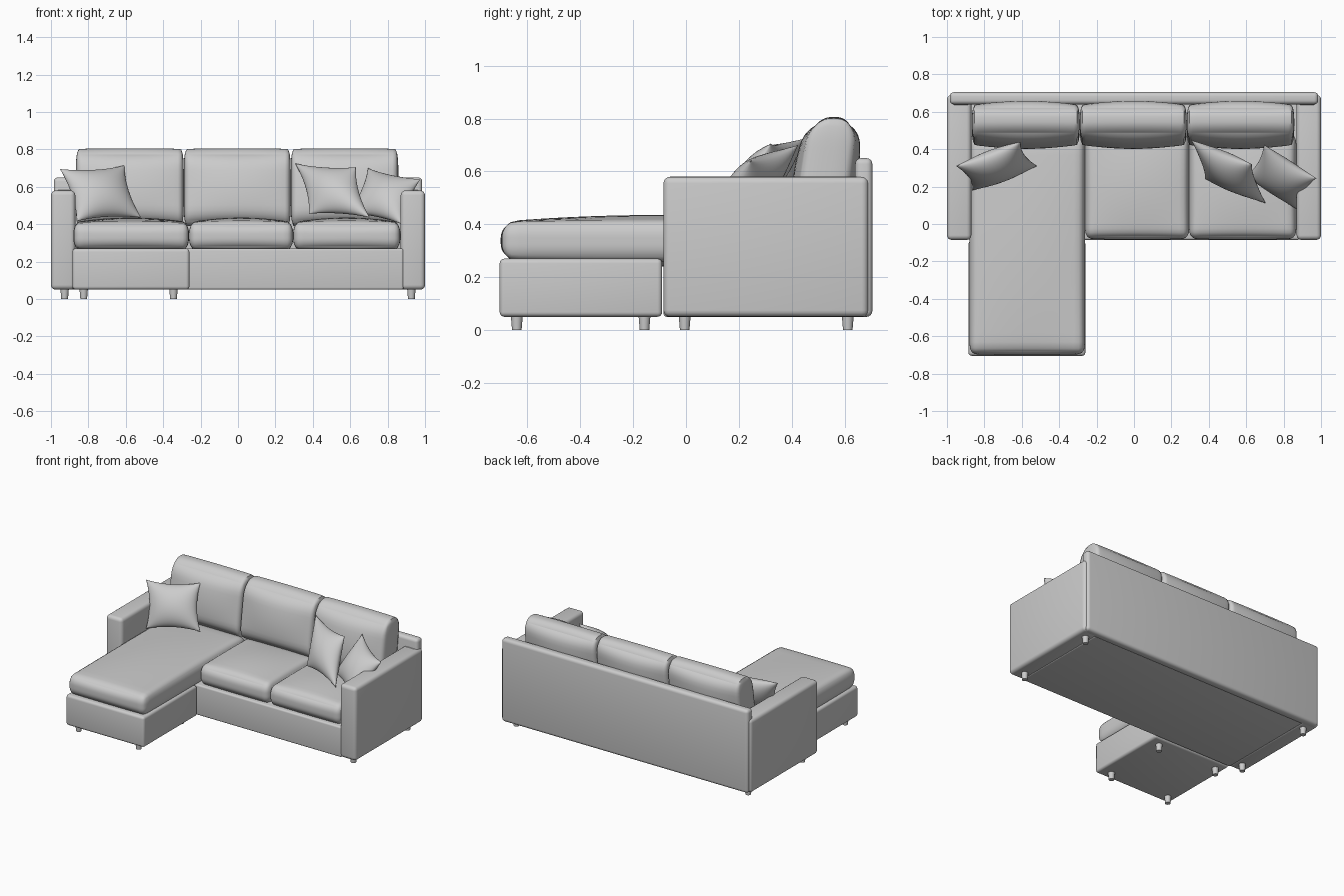
import bpy, bmesh, math
from mathutils import Vector

if "Cube" in bpy.data.objects:
    bpy.data.objects.remove(bpy.data.objects["Cube"])


def finish(name, bm, angle=40):
    bmesh.ops.recalc_face_normals(bm, faces=bm.faces[:])
    me = bpy.data.meshes.new(name)
    bm.to_mesh(me)
    bm.free()
    ob = bpy.data.objects.new(name, me)
    bpy.context.collection.objects.link(ob)
    bpy.ops.object.select_all(action='DESELECT')
    ob.select_set(True)
    bpy.context.view_layer.objects.active = ob
    bpy.ops.object.shade_smooth_by_angle(angle=math.radians(angle))
    return ob


def box(name, lo, hi, bevel):
    """Upholstered frame panel: box with softly rounded edges."""
    lo, hi = Vector(lo), Vector(hi)
    bm = bmesh.new()
    bmesh.ops.create_cube(bm, size=1)
    for v in bm.verts:
        v.co = (lo + hi) / 2 + v.co * (hi - lo)
    bmesh.ops.bevel(bm, geom=bm.edges[:], offset=bevel, segments=4,
                    profile=0.5, affect='EDGES')
    return finish(name, bm)


def cushion(name, lo, hi, radii, crown, lean=0.0):
    """Stuffed block: per-axis edge radii, crowned faces, optional lean in y."""
    lo, hi = Vector(lo), Vector(hi)
    mid, half = (lo + hi) / 2, (hi - lo) / 2
    bm = bmesh.new()
    bmesh.ops.create_cube(bm, size=2)
    bmesh.ops.subdivide_edges(bm, edges=bm.edges[:], cuts=19, use_grid_fill=True)
    for v in bm.verts:
        c = [math.sin(t * math.pi / 2) for t in v.co]
        inner, d = Vector(), Vector()
        for i in range(3):
            p, lim = c[i] * half[i], half[i] - radii[i]
            inner[i] = max(-lim, min(lim, p))
            d[i] = (p - inner[i]) / radii[i]
        d.normalize()
        p = Vector([inner[i] + d[i] * radii[i] for i in range(3)])
        for i in range(3):
            j, k = (i + 1) % 3, (i + 2) % 3
            p[i] += crown[i] * c[i] * (1 - c[j] ** 2) * (1 - c[k] ** 2)
        p.y += lean * p.z
        v.co = mid + p
    return finish(name, bm, 60)


def pillow(name, center, u, v, depth=0.075, pinch=0.13):
    """Throw pillow spanning edge vectors u and v, with pinched sides."""
    center, u, v = Vector(center), Vector(u) / 2, Vector(v) / 2
    n = u.cross(v).normalized()
    bm = bmesh.new()
    for side in (1, -1):
        made = bmesh.ops.create_grid(bm, x_segments=20, y_segments=20, size=1)
        for vert in made['verts']:
            a, b = (math.sin(t * math.pi / 2) for t in vert.co[:2])
            t = depth * max(0, (1 - a * a) * (1 - b * b)) ** 0.55
            vert.co = (center + u * a * (1 - pinch * (1 - b * b))
                       + v * b * (1 - pinch * (1 - a * a)) + n * side * t)
    bmesh.ops.remove_doubles(bm, verts=bm.verts[:], dist=0.0005)
    return finish(name, bm, 80)


def leg(name, x, y):
    bm = bmesh.new()
    bmesh.ops.create_cone(bm, cap_ends=True, segments=20, radius1=0.018,
                          radius2=0.023, depth=0.06)
    bmesh.ops.translate(bm, verts=bm.verts[:], vec=(x, y, 0.03))
    return finish(name, bm)


# Frame: bases, back panel, arms
box("sofa_base", (-0.885, -0.085, 0.05), (0.885, 0.66, 0.27), 0.012)
box("chaise_base", (-0.885, -0.705, 0.05), (-0.26, -0.09, 0.27), 0.018)
box("back_panel", (-0.985, 0.64, 0.05), (0.985, 0.705, 0.65), 0.022)
for side, s in (("left", -1), ("right", 1)):
    xs = sorted((s * 0.87, s * 1.0))
    box(side + "_arm", (xs[0], -0.085, 0.05), (xs[1], 0.69, 0.58), 0.025)
    # Sloped infill where the arm meets the back panel
    xs = sorted((s * 0.875, s * 0.98))
    o = box(side + "_arm_back_fillet", (xs[0], 0.63, 0.5), (xs[1], 0.69, 0.625), 0.02)
    for v in o.data.vertices:
        if v.co.z > 0.55 and v.co.y < 0.66:
            v.co.z -= 0.04

# Seat cushions
for name, x0, x1, y0 in (("chaise_seat", -0.88, -0.262, -0.695),
                         ("middle_seat", -0.262, 0.295, -0.078),
                         ("right_seat", 0.295, 0.868, -0.078)):
    cushion(name, (x0, y0, 0.265), (x1, 0.48, 0.41),
            (0.035, 0.05, 0.06), (0, 0.006, 0.025))

# Back cushions
for name, x0, x1 in (("left_back_cushion", -0.867, -0.29),
                     ("middle_back_cushion", -0.29, 0.282),
                     ("right_back_cushion", 0.282, 0.857)):
    cushion(name, (x0, 0.44, 0.39), (x1, 0.62, 0.802),
            (0.018, 0.08, 0.10), (0, 0.032, 0.004), 0.14)

# Throw pillows
pillow("left_pillow", (-0.735, 0.31, 0.565), (0.345, 0.13, 0.02), (-0.09, 0.13, 0.28))
pillow("right_inner_pillow", (0.505, 0.28, 0.58), (0.325, -0.13, -0.02), (-0.075, 0.21, 0.27))
pillow("right_outer_pillow", (0.785, 0.25, 0.55), (0.28, -0.18, -0.06), (0.10, 0.17, 0.24))

# Legs
for i, (x, y) in enumerate([(x, y) for x in (-0.927, 0.927) for y in (-0.005, 0.612)]):
    leg("sofa_leg_%d" % (i + 1), x, y)
for i, (x, y) in enumerate([(x, y) for x in (-0.825, -0.345) for y in (-0.64, -0.157)]):
    leg("chaise_leg_%d" % (i + 1), x, y)
